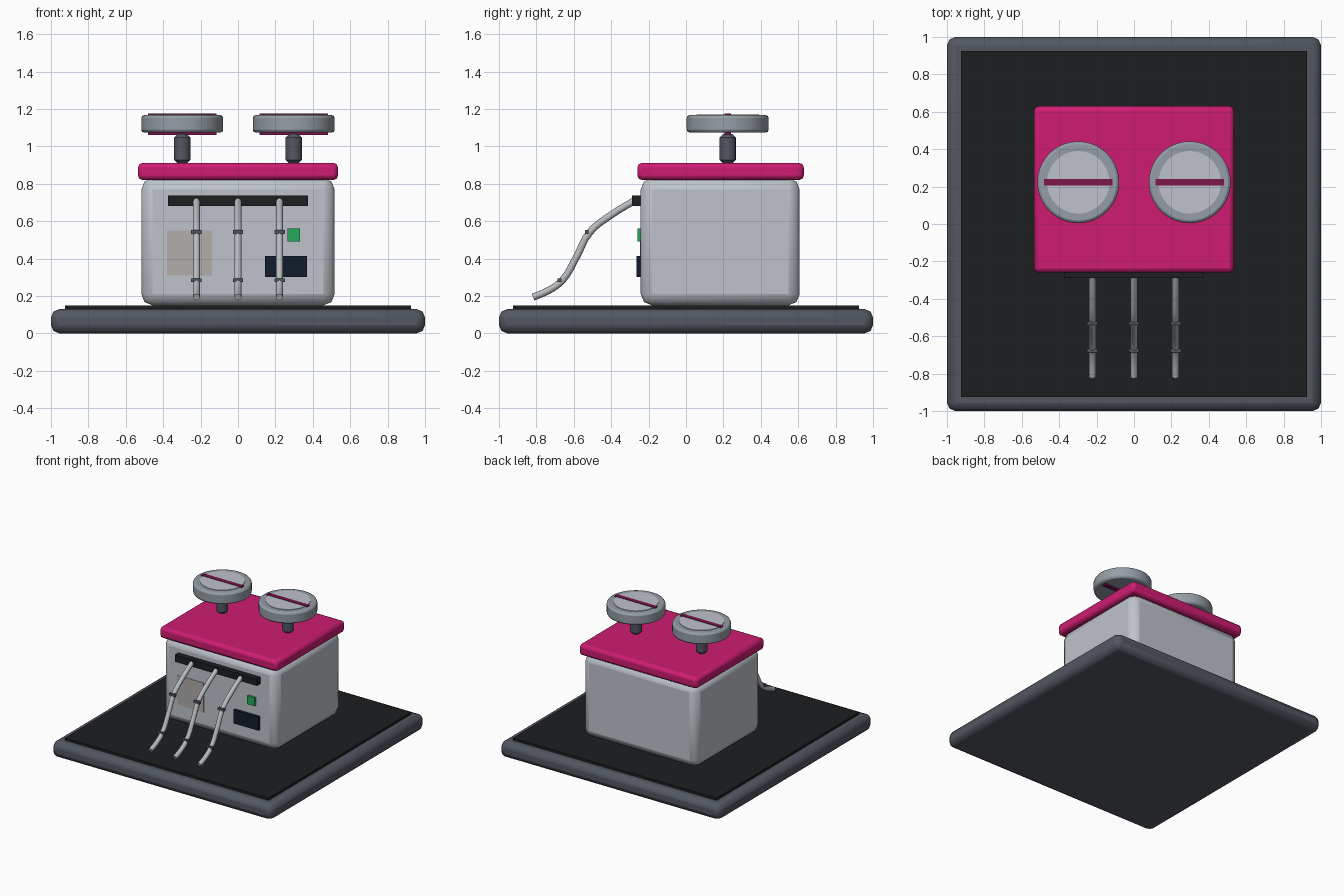
import bpy, math

if "Cube" in bpy.data.objects:
    bpy.data.objects.remove(bpy.data.objects["Cube"])


def mat(name, rgb):
    m = bpy.data.materials.new(name)
    m.diffuse_color = (*rgb, 1)
    m.use_nodes = True
    m.node_tree.nodes["Principled BSDF"].inputs["Base Color"].default_value = m.diffuse_color
    return m


SLATE = mat("slate", (0.085, 0.095, 0.12))
BLACK = mat("black", (0.012, 0.013, 0.015))
LIGHT = mat("light_grey", (0.52, 0.55, 0.6))
STEEL = mat("steel", (0.3, 0.34, 0.38))
PINK = mat("pink", (0.62, 0.012, 0.17))
DARKPINK = mat("dark_pink", (0.2, 0.008, 0.07))
GREEN = mat("green", (0.02, 0.4, 0.11))
NAVY = mat("navy", (0.006, 0.012, 0.025))
BEIGE = mat("beige", (0.44, 0.42, 0.4))
TUBE = mat("tube_grey", (0.48, 0.5, 0.52))


def finish(ob, name, material, bevel=0, segments=2):
    ob.name = name
    ob.data.materials.append(material)
    if bevel:
        b = ob.modifiers.new("Bevel", "BEVEL")
        b.width, b.segments = bevel, segments
        b.limit_method = "ANGLE"
        b.angle_limit = math.radians(40)
        bpy.ops.object.shade_smooth_by_angle(angle=math.radians(50))
    return ob


def box(name, x, y, z, material, bevel=0, segments=2):
    """Box from (min, max) ranges on each axis."""
    r = (x, y, z)
    bpy.ops.mesh.primitive_cube_add(size=1, location=[(a + b) / 2 for a, b in r])
    ob = bpy.context.object
    ob.scale = [b - a for a, b in r]
    bpy.ops.object.transform_apply(location=False, rotation=False, scale=True)
    return finish(ob, name, material, bevel, segments)


def cylinder(name, x, y, z, radius, material, sides=32, bevel=0, segments=2):
    bpy.ops.mesh.primitive_cylinder_add(vertices=sides, radius=radius, depth=z[1] - z[0],
                                        location=(x, y, (z[0] + z[1]) / 2))
    ob = bpy.context.object
    bpy.ops.object.shade_smooth_by_angle(angle=math.radians(40))
    return finish(ob, name, material, bevel, segments)


# Base plate and mat
box("base_plate", (-1, 1), (-1, 1), (0, 0.13), SLATE, 0.045)
box("base_mat", (-0.925, 0.925), (-0.925, 0.925), (0.12, 0.15), BLACK)

# Housing and lid
box("housing", (-0.517, 0.517), (-0.242, 0.608), (0.15, 0.83), LIGHT, 0.06)
box("lid", (-0.535, 0.535), (-0.26, 0.63), (0.82, 0.912), PINK, 0.025)

# Front panel details
box("outlet_strip", (-0.373, 0.373), (-0.288, -0.235), (0.68, 0.737), BLACK)
box("button", (0.264, 0.332), (-0.26, -0.235), (0.492, 0.56), GREEN)
box("display", (0.145, 0.37), (-0.264, -0.235), (0.302, 0.414), NAVY)
box("label_plate", (-0.38, -0.14), (-0.246, -0.235), (0.31, 0.55), BEIGE)

# Pans on posts
for side, x in (("left", -0.298), ("right", 0.298)):
    cylinder(side + "_post", x, 0.223, (0.91, 1.065), 0.044, SLATE, 16, 0.018, 1)
    cylinder(side + "_wheel", x, 0.223, (1.074, 1.167), 0.219, STEEL, 40, 0.015)
    cylinder(side + "_wheel_inlay", x, 0.223, (1.09, 1.171), 0.167, LIGHT, 40)
    box(side + "_wheel_bar", (x - 0.184, x + 0.184), (0.206, 0.241), (1.062, 1.175), DARKPINK)

# Flexible tubes with clips
PATH = [(-0.27, 0.713), (-0.39, 0.64), (-0.515, 0.54), (-0.585, 0.41),
        (-0.66, 0.285), (-0.73, 0.232), (-0.818, 0.194)]
for i, x in enumerate((-0.222, 0, 0.222), 1):
    cu = bpy.data.curves.new("tube", "CURVE")
    cu.dimensions = "3D"
    cu.bevel_depth, cu.bevel_resolution = 0.019, 2
    cu.resolution_u, cu.use_fill_caps = 4, True
    sp = cu.splines.new("BEZIER")
    sp.bezier_points.add(len(PATH) - 1)
    for p, (y, z) in zip(sp.bezier_points, PATH):
        p.co = (x, y, z)
        p.handle_left_type = p.handle_right_type = "AUTO"
    ob = bpy.data.objects.new("tube_%d" % i, cu)
    bpy.context.collection.objects.link(ob)
    cu.materials.append(TUBE)
    for tag, y, z in (("upper", -0.53, 0.542), ("lower", -0.676, 0.284)):
        box("tube_%d_%s_clip" % (i, tag), (x - 0.028, x + 0.028),
            (y - 0.01, y + 0.01), (z - 0.01, z + 0.01), SLATE)
